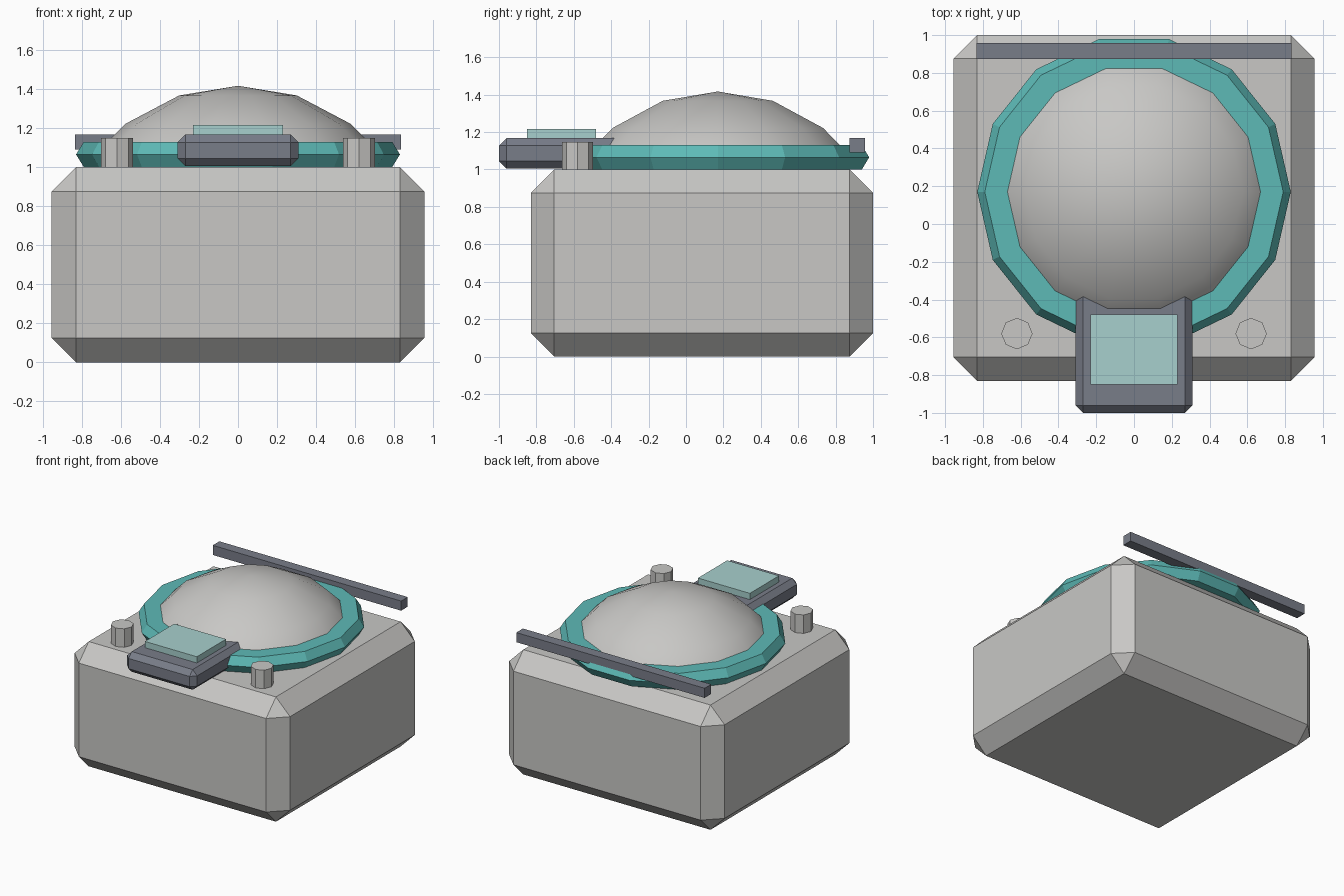
import bpy
import math

cube = bpy.data.objects.get("Cube")
if cube:
    bpy.data.objects.remove(cube, do_unlink=True)


def material(name, rgb):
    m = bpy.data.materials.new(name)
    m.use_nodes = True
    m.diffuse_color = (*rgb, 1)
    m.node_tree.nodes["Principled BSDF"].inputs["Base Color"].default_value = (*rgb, 1)
    return m


shell = material("warm grey", (0.58, 0.575, 0.56))
teal = material("teal", (0.11, 0.49, 0.47))
slate = material("slate grey", (0.19, 0.205, 0.25))
glass = material("pale aqua", (0.39, 0.63, 0.61))


def box(name, low, high, mat, bevel=0):
    """Box between two corners, with optional flat chamfers."""
    centre = [(a + b) / 2 for a, b in zip(low, high)]
    bpy.ops.mesh.primitive_cube_add(size=1, location=centre)
    ob = bpy.context.object
    ob.name = name
    ob.scale = [b - a for a, b in zip(low, high)]
    bpy.ops.object.transform_apply(location=False, rotation=False, scale=True)
    ob.data.materials.append(mat)
    if bevel:
        mod = ob.modifiers.new("chamfer", "BEVEL")
        mod.width = bevel
        mod.segments = 1
    return ob


def lathe(name, profile, sides, centre, mat):
    """Revolve (radius, z) points, listed bottom to top, around the vertical axis."""
    verts, faces, rings = [], [], []
    for r, z in profile:
        count = sides if r else 1
        rings.append([len(verts) + i for i in range(count)])
        for i in range(count):
            a = math.tau * i / sides
            verts.append((r * math.cos(a), r * math.sin(a), z))
    for low, high in zip(rings, rings[1:]):
        for i in range(sides):
            j = (i + 1) % sides
            if len(high) == 1:
                faces.append((low[i], low[j], high[0]))
            else:
                faces.append((low[i], low[j], high[j], high[i]))
    faces.append(rings[0][::-1])
    if len(rings[-1]) > 1:
        faces.append(rings[-1])
    mesh = bpy.data.meshes.new(name)
    mesh.from_pydata(verts, [], faces)
    ob = bpy.data.objects.new(name, mesh)
    ob.location = (*centre, 0)
    mesh.materials.append(mat)
    bpy.context.collection.objects.link(ob)
    return ob


# Chamfered main body
box("body", (-0.955, -0.83, 0), (0.955, 1.0, 1.0), shell, 0.125)

# Faceted collar and smooth dome
hub = (0, 0.17)
lathe("collar", [(0.79, 1.0), (0.83, 1.065), (0.79, 1.13)], 14, hub, teal)
dome = lathe("dome", [(0.76, 1.02), (0.67, 1.13), (0.577, 1.222),
                      (0.302, 1.367), (0, 1.417)], 14, hub, shell)
for poly in dome.data.polygons:
    poly.use_smooth = len(poly.vertices) < 5

# Front console with raised screen
box("console", (-0.31, -1.0, 1.005), (0.31, -0.25, 1.167), slate, 0.04)
box("screen", (-0.23, -0.85, 1.14), (0.23, -0.48, 1.217), glass)

# Front posts
for side, x in (("left", 0.62), ("right", -0.62)):
    lathe(side + "_post", [(0.083, 0.99), (0.083, 1.148)], 8, (x, -0.58), shell)

# Rear rail
box("rear_rail", (-0.835, 0.873, 1.09), (0.835, 0.957, 1.167), slate)
